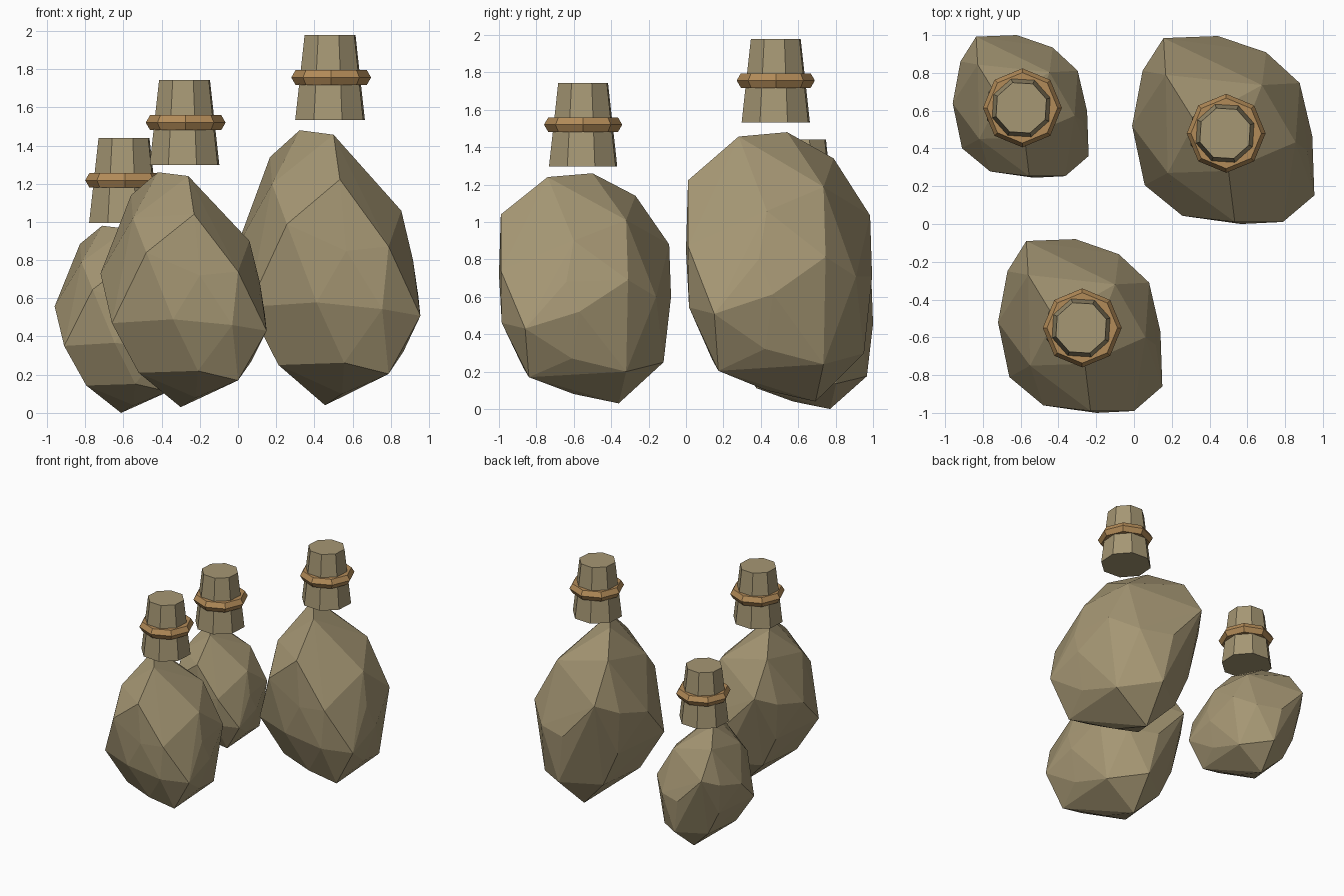
import bpy, bmesh, math
from mathutils import Matrix

if "Cube" in bpy.data.objects:
    bpy.data.objects.remove(bpy.data.objects["Cube"])


def material(name, rgb):
    m = bpy.data.materials.new(name)
    m.diffuse_color = (*rgb, 1)
    m.use_nodes = True
    m.node_tree.nodes["Principled BSDF"].inputs["Base Color"].default_value = m.diffuse_color
    return m


CLOTH = material("tan cloth", (0.38, 0.31, 0.175))
ROPE = material("rope brown", (0.45, 0.26, 0.098))

# Lumpy sack outline: the corners of its faceted bulge, grouped by height
CORNERS = [
    # crown
    (-.42, -.50, 1.26), (-.26, -.74, 1.24), (-.56, -.27, 1.14),
    # shoulders
    (-.23, -.99, 1.04), (-.55, -.75, 1.02), (-.10, -.32, 1.01),
    (.06, -.60, .90), (-.57, -.09, .88), (-.48, -.96, .84),
    # belly
    (-.67, -.25, .80), (-.72, -.52, .73), (-.20, -1.0, .72),
    (.00, -.99, .74), (.115, -.64, .68),
    (.08, -.31, .69), (-.31, -.08, .60), (-.08, -.16, .60),
    (.14, -.57, .52), (-.34, -.97, .49), (-.03, -.985, .46),
    (-.66, -.81, .47), (-.62, -.30, .48), (.15, -.86, .43),
    # base
    (.07, -.61, .27), (-.25, -.12, .25), (-.50, -.30, .23),
    (-.21, -.87, .22), (-.52, -.72, .21), (.00, -.32, .20),
    (.00, -.84, .17), (-.22, -.60, .08), (-.30, -.36, .03),
]


def finish(name, bm, mat):
    bmesh.ops.recalc_face_normals(bm, faces=bm.faces[:])
    mesh = bpy.data.meshes.new(name)
    bm.to_mesh(mesh)
    bm.free()
    mesh.materials.append(mat)
    ob = bpy.data.objects.new(name, mesh)
    bpy.context.collection.objects.link(ob)
    return ob


def sack_body(name, low, high):
    """Faceted sack stretched to fill the box from low to high."""
    lo = [min(c[i] for c in CORNERS) for i in range(3)]
    hi = [max(c[i] for c in CORNERS) for i in range(3)]
    bm = bmesh.new()
    for c in CORNERS:
        bm.verts.new([low[i] + (c[i] - lo[i]) / (hi[i] - lo[i]) * (high[i] - low[i])
                      for i in range(3)])
    bmesh.ops.convex_hull(bm, input=bm.verts[:])
    loose = [v for v in bm.verts if not v.link_faces]
    bmesh.ops.delete(bm, geom=loose, context='VERTS')
    finish(name, bm, CLOTH)


def sack_neck(name, x, y, z):
    """Tapered eight-sided cloth neck standing on height z."""
    bm = bmesh.new()
    bmesh.ops.create_cone(bm, cap_ends=True, segments=8, radius1=.193,
                          radius2=.141, depth=.445,
                          matrix=Matrix.Rotation(math.radians(19), 4, 'Z'))
    finish(name, bm, CLOTH).location = (x, y, z + .2225)


def sack_tie(name, x, y, z):
    """Rope ring around the neck."""
    bpy.ops.mesh.primitive_torus_add(major_segments=8, minor_segments=6,
                                     major_radius=.164, minor_radius=.045,
                                     location=(x, y, z))
    ob = bpy.context.object
    ob.name = name
    ob.data.materials.append(ROPE)
    for p in ob.data.polygons:
        p.use_smooth = False


# Three sacks: label, box corners of the body, neck position
SACKS = [
    ("large", (-.01, 0, .04), (.955, .995, 1.48), (.482, .48, 1.533)),
    ("medium", (-.72, -1, .03), (.15, -.08, 1.26), (-.28, -.55, 1.297)),
    ("small", (-.96, .245, 0), (-.24, 1, .98), (-.597, .615, .995)),
]
for label, low, high, (nx, ny, nz) in SACKS:
    sack_body(label + "_sack_body", low, high)
    sack_neck(label + "_sack_neck", nx, ny, nz)
    sack_tie(label + "_sack_tie", nx + .006, ny, nz + .223)
